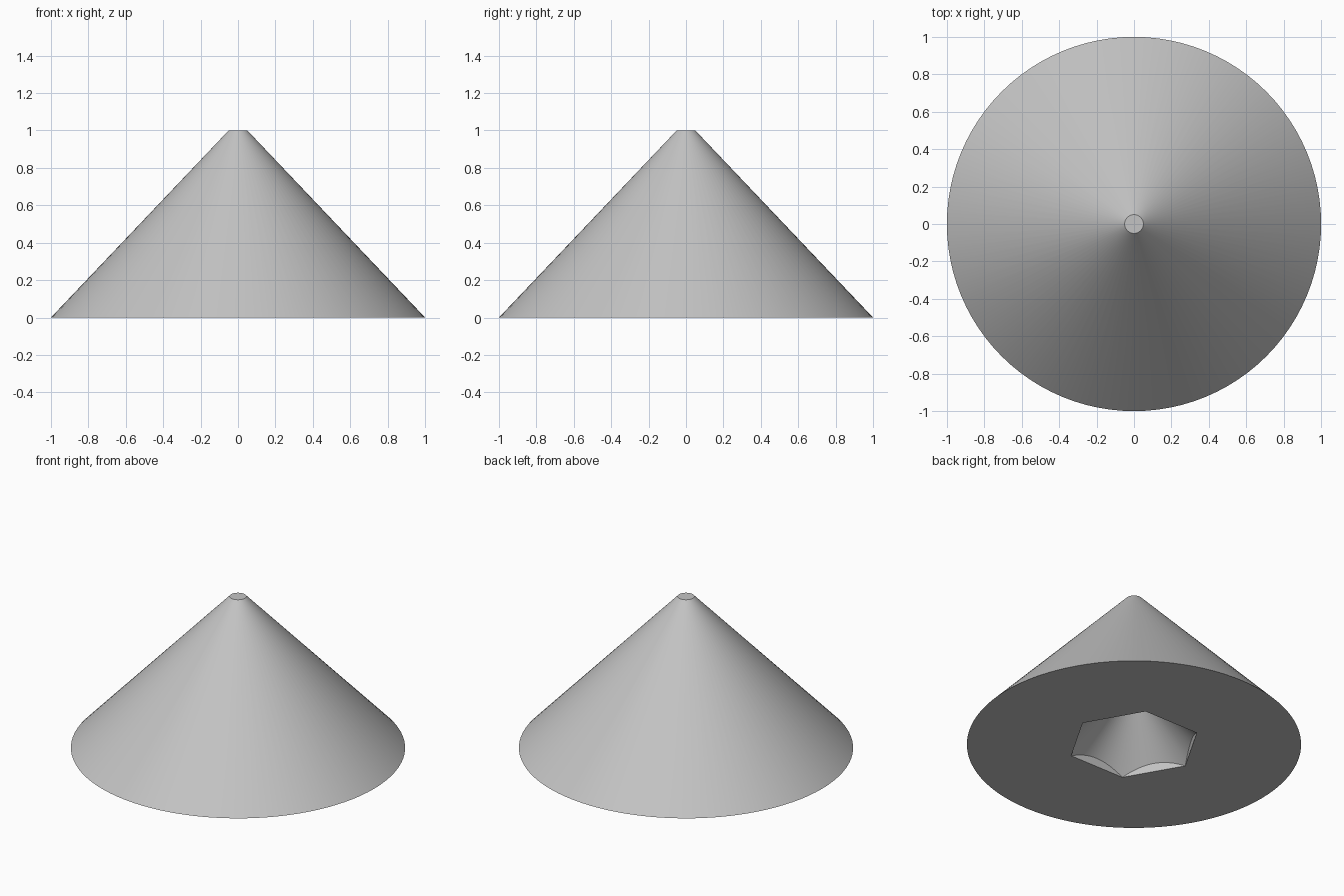
import bpy
import bmesh
from math import cos, sin, pi, radians

SEGMENTS = 96
BASE_R, TIP_R, HEIGHT = 1.0, 0.05, 1.0
SOCKET_R, SOCKET_TIP_R = 0.4, 0.02
SLOPE = HEIGHT / (BASE_R - TIP_R)

if "Cube" in bpy.data.objects:
    bpy.data.objects.remove(bpy.data.objects["Cube"], do_unlink=True)

# Single grey material
grey = bpy.data.materials.new("light_grey")
grey.use_nodes = True
colour = (0.55, 0.55, 0.55, 1)
grey.diffuse_color = colour
grey.node_tree.nodes["Principled BSDF"].inputs["Base Color"].default_value = colour


def hex_radius(angle):
    """Distance from centre to the hexagon outline, corners on the x axis."""
    return SOCKET_R * cos(pi / 6) / cos(angle % (pi / 3) - pi / 6)


def socket_height(radius):
    """Height of the conical socket ceiling."""
    return (SOCKET_R - radius) * SLOPE


def ring(bm, radius, height):
    """Ring of vertices; radius and height are functions of the angle."""
    angles = [2 * pi * i / SEGMENTS for i in range(SEGMENTS)]
    return [bm.verts.new((radius(a) * cos(a), radius(a) * sin(a), height(a)))
            for a in angles]


bm = bmesh.new()

# Rings run from the tip, down the outside, under the base and up the socket
rings = [
    ring(bm, lambda a: TIP_R, lambda a: HEIGHT),
    ring(bm, lambda a: BASE_R, lambda a: 0),
    ring(bm, hex_radius, lambda a: 0),
    ring(bm, hex_radius, lambda a: socket_height(hex_radius(a))),
    ring(bm, lambda a: SOCKET_TIP_R, lambda a: socket_height(SOCKET_TIP_R)),
]
for upper, lower in zip(rings, rings[1:]):
    for i in range(SEGMENTS):
        j = (i + 1) % SEGMENTS
        bm.faces.new((upper[i], lower[i], lower[j], upper[j]))

# Flat caps on the tip and at the socket's end
bm.faces.new(rings[0])
bm.faces.new(reversed(rings[-1]))

# Merge the hexagon corners, where the side walls shrink to nothing
bmesh.ops.remove_doubles(bm, verts=bm.verts, dist=1e-5)
bmesh.ops.recalc_face_normals(bm, faces=bm.faces)

mesh = bpy.data.meshes.new("cone_body")
bm.to_mesh(mesh)
bm.free()
mesh.materials.append(grey)

cone = bpy.data.objects.new("cone_body", mesh)
bpy.context.collection.objects.link(cone)
bpy.ops.object.select_all(action="DESELECT")
cone.select_set(True)
bpy.context.view_layer.objects.active = cone
bpy.ops.object.shade_smooth_by_angle(angle=radians(25))
